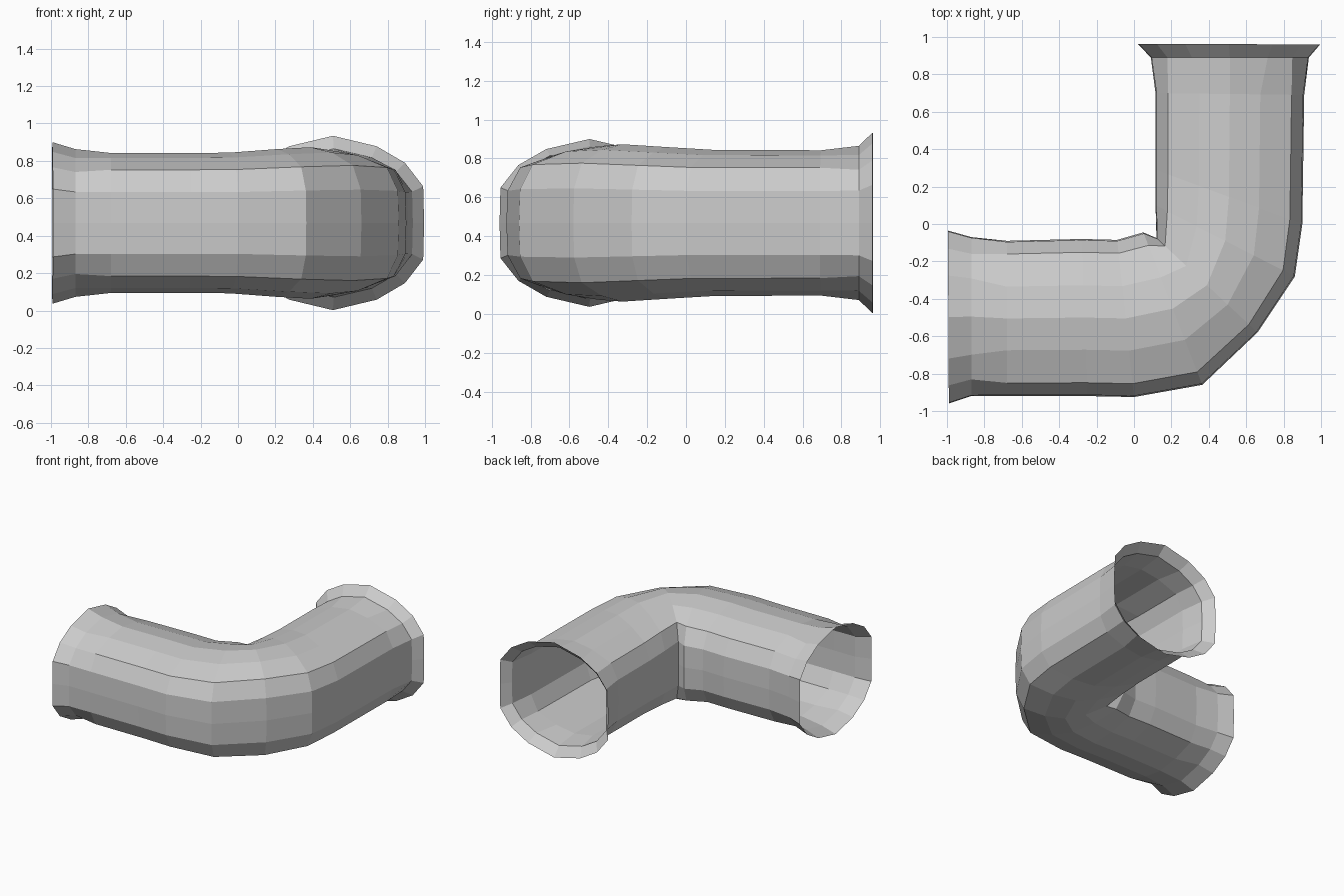
import bpy, bmesh

if "Cube" in bpy.data.objects:
    bpy.data.objects.remove(bpy.data.objects["Cube"])

CZ = 0.468
# Quarter cross-sections (side fraction, height fraction), from the side to just before the top
BODY = [(1, 0), (0.985, 0.44), (0.83, 0.76), (0.41, 0.93)]
FLARE = [(1, 0), (0.99, 0.42), (0.79, 0.69), (0.48, 0.88)]


def section(q):
    """Mirror a quarter section into a closed 16-sided loop."""
    half = q + [(0, 1)] + [(-u, v) for u, v in reversed(q)]
    return half + [(u, -v) for u, v in reversed(half[1:-1])]


# Stations along the pipe: outer point, inner point (plan view), half height, section
stations = [
    ((-0.99, -0.96), (-0.995, -0.035), 0.432, FLARE),
    ((-0.87, -0.92), (-0.87, -0.07), 0.395, FLARE),
    ((-0.68, -0.92), (-0.68, -0.09), 0.374, BODY),
    ((-0.25, -0.92), (-0.28, -0.08), 0.374, BODY),
    ((0.00, -0.925), (-0.09, -0.085), 0.376, BODY),
    ((0.365, -0.86), (0.05, -0.045), 0.395, BODY),
    ((0.66, -0.58), (0.12, -0.075), 0.405, BODY),
    ((0.86, -0.28), (0.115, 0.10), 0.39, BODY),
    ((0.90, 0.00), (0.115, 0.29), 0.376, BODY),
    ((0.91, 0.69), (0.115, 0.70), 0.374, BODY),
    ((0.935, 0.89), (0.09, 0.89), 0.397, FLARE),
    ((0.995, 0.96), (0.02, 0.963), 0.466, FLARE),
]

# Open-ended elbow pipe, lofted through the stations
bm = bmesh.new()
rings = []
for (ox, oy), (ix, iy), h, q in stations:
    cx, cy, dx, dy = (ox + ix) / 2, (oy + iy) / 2, (ox - ix) / 2, (oy - iy) / 2
    rings.append([bm.verts.new((cx + u * dx, cy + u * dy, CZ + v * h))
                  for u, v in section(q)])
for a, b in zip(rings, rings[1:]):
    n = len(a)
    for i in range(n):
        j = (i + 1) % n
        bm.faces.new((a[i], b[i], b[j], a[j]))
bmesh.ops.recalc_face_normals(bm, faces=bm.faces)

mesh = bpy.data.meshes.new("elbow_pipe")
bm.to_mesh(mesh)
bm.free()
pipe = bpy.data.objects.new("elbow_pipe", mesh)
bpy.context.collection.objects.link(pipe)
